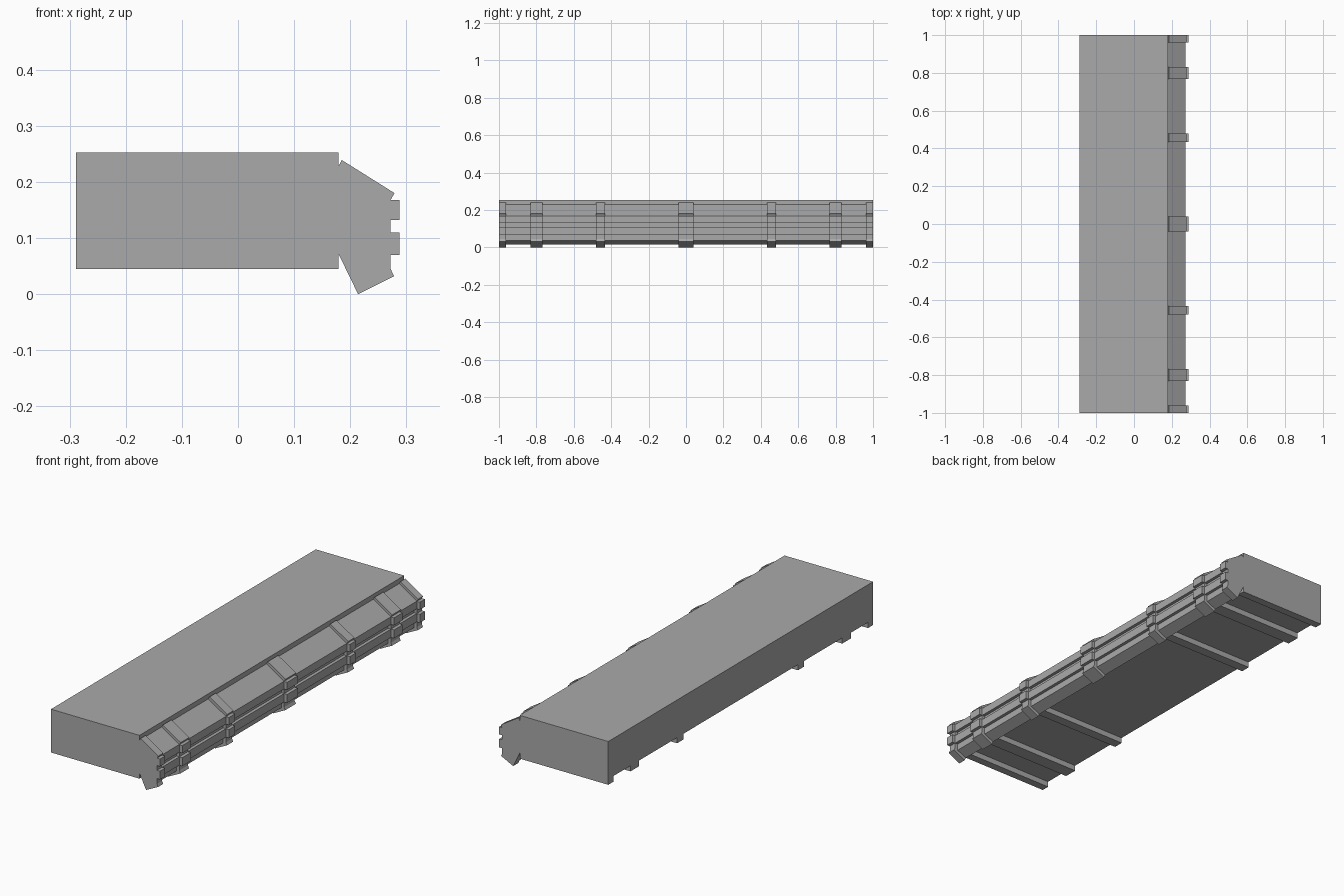
import bpy
import bmesh

cube = bpy.data.objects.get("Cube")
if cube:
    bpy.data.objects.remove(cube, do_unlink=True)

# Single stone grey
stone = bpy.data.materials.new("stone grey")
stone.use_nodes = True
colour = (0.4, 0.4, 0.4, 1)
stone.diffuse_color = colour
stone.node_tree.nodes["Principled BSDF"].inputs["Base Color"].default_value = colour


def extrude(name, profile, spans):
    """Extrude an (x, z) profile along y over each (start, end) span."""
    bm = bmesh.new()
    for y0, y1 in spans:
        face = bm.faces.new([bm.verts.new((x, y0, z)) for x, z in profile])
        result = bmesh.ops.extrude_face_region(bm, geom=[face])
        verts = [v for v in result["geom"] if isinstance(v, bmesh.types.BMVert)]
        bmesh.ops.translate(bm, verts=verts, vec=(0, y1 - y0, 0))
    bmesh.ops.recalc_face_normals(bm, faces=bm.faces)
    mesh = bpy.data.meshes.new(name)
    bm.to_mesh(mesh)
    bm.free()
    mesh.materials.append(stone)
    obj = bpy.data.objects.new(name, mesh)
    bpy.context.collection.objects.link(obj)
    return obj


def box(x0, x1, z0, z1):
    return [(x0, z0), (x1, z0), (x1, z1), (x0, z1)]


# Spacing of the ribs, mirrored front to back
half = [(0.962, 1.0), (0.767, 0.832), (0.433, 0.48)]
paired = half + [(-b, -a) for a, b in half]
all_ribs = paired + [(-0.04, 0.04)]

# Main slab and the joists under it
back, joint = -0.289, 0.179
under, top = 0.072, 0.252
extrude("slab", box(back, joint, under, top), [(-1, 1)])
extrude("joists", box(back, joint, 0.045, under), paired)

# Moulded edge: sloping top, two lengthwise bands and an angled lower lip
face, groove = 0.272, 0.257
edge = [
    (joint, 0.228), (face, 0.169), (face, 0.132), (groove, 0.132),
    (groove, 0.11), (face, 0.11), (face, 0.07), (groove, 0.07),
    (groove, 0.038), (0.207, 0.015), (joint, under),
]
extrude("moulded_edge", edge, [(-1, 1)])

# Ribs wrap the moulding, following its bands
rib = [
    (joint, 0.228), (0.185, 0.239), (0.279, 0.18), (face, 0.168),
    (0.288, 0.168), (0.288, 0.132), (face, 0.132), (face, 0.11),
    (0.288, 0.11), (0.288, 0.07), (face, 0.07), (face, 0.045),
    (0.278, 0.032), (0.214, 0.0), (joint, under),
]
extrude("edge_ribs", rib, all_ribs)
